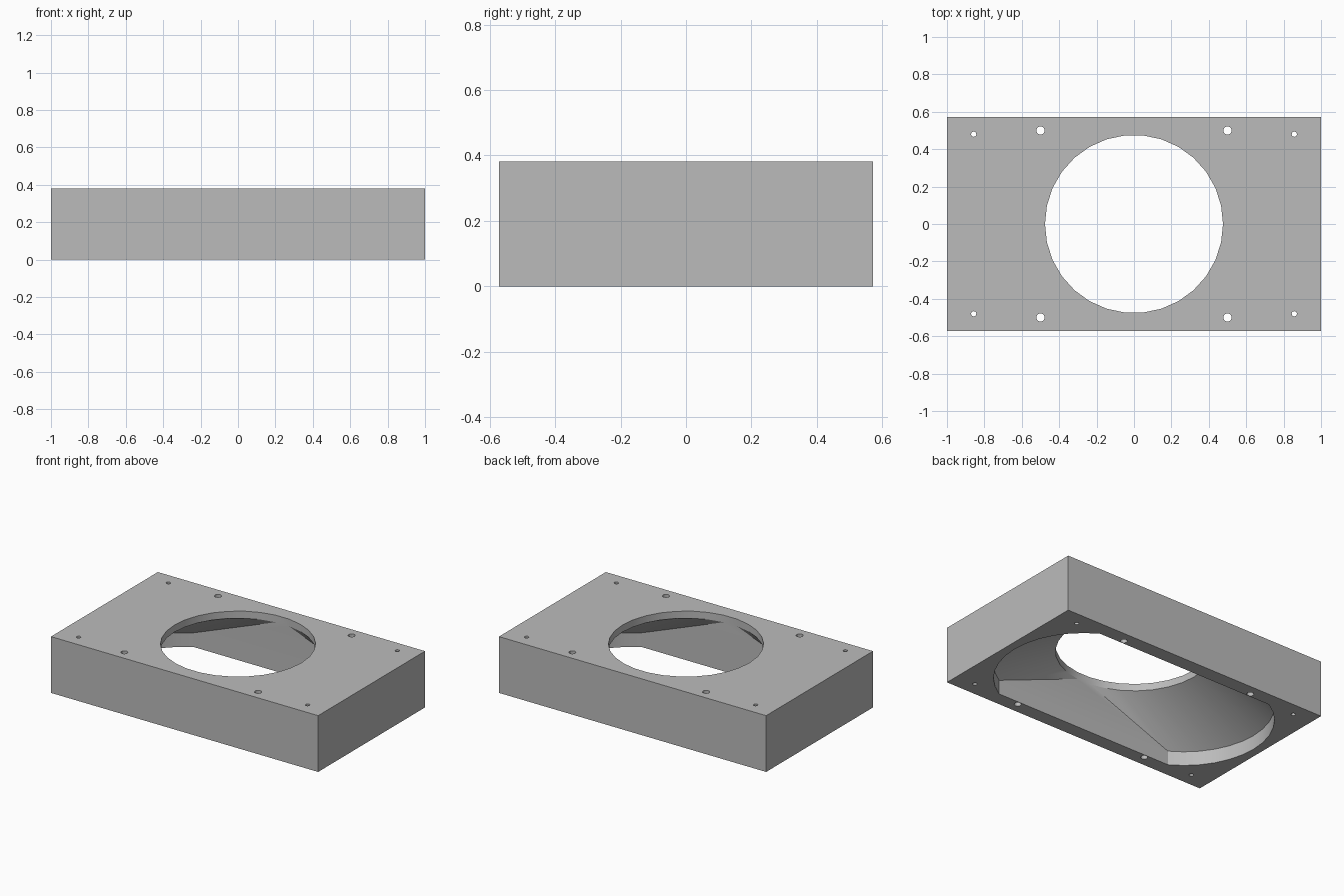
import bpy
import bmesh
from math import cos, sin, tau, radians, sqrt, asin

if "Cube" in bpy.data.objects:
    bpy.data.objects.remove(bpy.data.objects["Cube"])

LENGTH, WIDTH, HEIGHT = 2.0, 1.143, 0.381
HOLE_R = 0.476                    # round duct opening
LIP, COLLAR = 0.095, 0.333        # heights where the taper starts and ends
END_X, END_R = 0.396, 0.548       # arcs at the ends of the wide opening

grey = bpy.data.materials.new("light_grey")
grey.use_nodes = True
grey.diffuse_color = (0.5, 0.5, 0.5, 1)
grey.node_tree.nodes["Principled BSDF"].inputs["Base Color"].default_value = grey.diffuse_color


def make_object(name, bm):
    bmesh.ops.recalc_face_normals(bm, faces=bm.faces)
    mesh = bpy.data.meshes.new(name)
    bm.to_mesh(mesh)
    bm.free()
    obj = bpy.data.objects.new(name, mesh)
    bpy.context.collection.objects.link(obj)
    return obj


def extend(bm, z, target):
    """Pull the open rim at height z straight to the target height and cap it."""
    rim = [e for e in bm.edges if e.is_boundary and all(abs(v.co.z - z) < 1e-4 for v in e.verts)]
    new = bmesh.ops.extrude_edge_only(bm, edges=rim)["geom"]
    for v in new:
        if isinstance(v, bmesh.types.BMVert):
            v.co.z = target
    bmesh.ops.holes_fill(bm, edges=[e for e in new if isinstance(e, bmesh.types.BMEdge)], sides=0)


# Tapered passage: flat-sided wide opening below, round opening above
circle = [(HOLE_R * cos(tau * i / 30), HOLE_R * sin(tau * i / 30)) for i in range(30)]
limit = asin(HOLE_R / END_R)
steps = 12
arc = [limit * (2 * i / steps - 1) for i in range(steps + 1)]
wide = [(s * (END_X + END_R * cos(a)), s * END_R * sin(a)) for s in (1, -1) for a in arc]

bm = bmesh.new()
for outline, z in ((wide, LIP), (circle, COLLAR)):
    for x, y in outline:
        bm.verts.new((x, y, z))
bmesh.ops.convex_hull(bm, input=bm.verts)
caps = [f for f in bm.faces if max(v.co.z for v in f.verts) - min(v.co.z for v in f.verts) < 1e-4]
bmesh.ops.delete(bm, geom=caps, context="FACES")
loose = [e for e in bm.edges if not e.link_faces]
bmesh.ops.delete(bm, geom=loose, context="EDGES")
extend(bm, LIP, -0.1)
extend(bm, COLLAR, HEIGHT + 0.1)
cutters = [make_object("passage_cutter", bm)]

# Screw holes, mirrored to all four corners
bm = bmesh.new()
for x, y, r in ((0.5, 0.5, 0.022), (0.857, 0.48, 0.014)):
    for sx in (1, -1):
        for sy in (1, -1):
            made = bmesh.ops.create_cone(bm, cap_ends=True, segments=12, radius1=r, radius2=r, depth=1)
            bmesh.ops.translate(bm, verts=made["verts"], vec=(sx * x, sy * y, HEIGHT / 2))
cutters.append(make_object("screw_hole_cutter", bm))

# Solid block
bm = bmesh.new()
bmesh.ops.create_cube(bm, size=1)
bmesh.ops.scale(bm, verts=bm.verts, vec=(LENGTH, WIDTH, HEIGHT))
bmesh.ops.translate(bm, verts=bm.verts, vec=(0, 0, HEIGHT / 2))
block = make_object("duct_adapter_block", bm)
block.data.materials.append(grey)

bpy.ops.object.select_all(action="DESELECT")
bpy.context.view_layer.objects.active = block
block.select_set(True)
for cutter in cutters:
    cutter.data.materials.append(grey)
    mod = block.modifiers.new(cutter.name, "BOOLEAN")
    mod.operation = "DIFFERENCE"
    mod.solver = "EXACT"
    mod.object = cutter
    bpy.ops.object.modifier_apply(modifier=mod.name)
    bpy.data.objects.remove(cutter)

bpy.ops.object.shade_smooth_by_angle(angle=radians(20))
